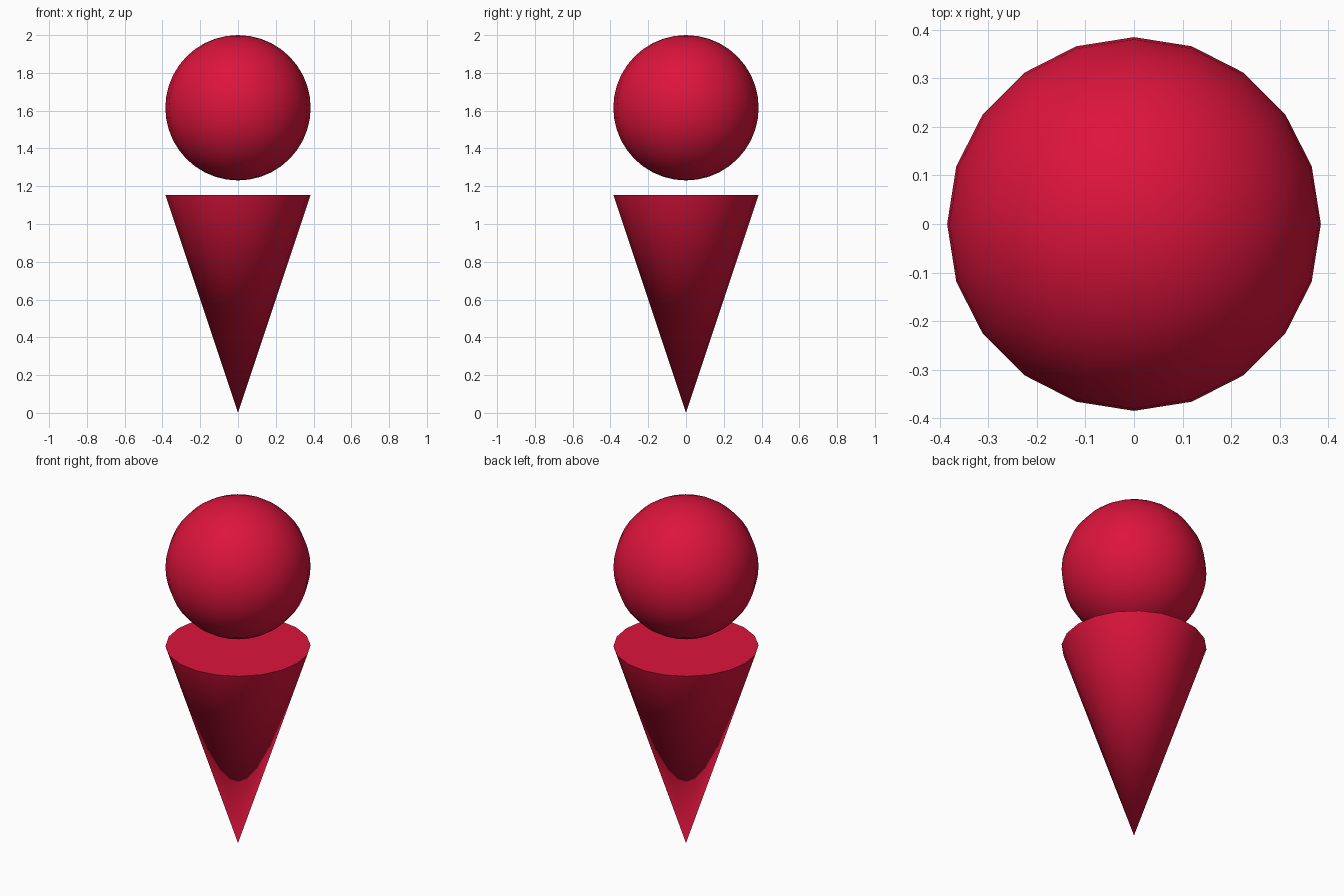
import bpy
import math

SIDES = 20
R = 2 / 5.2          # shared radius of cone rim and ball
CONE_H = 3 * R

cube = bpy.data.objects.get("Cube")
if cube:
    bpy.data.objects.remove(cube, do_unlink=True)

# Single crimson material
crimson = bpy.data.materials.new("crimson")
crimson.use_nodes = True
colour = (0.716, 0.007, 0.045, 1)
crimson.diffuse_color = colour
crimson.node_tree.nodes["Principled BSDF"].inputs["Base Color"].default_value = colour


def finish(name):
    obj = bpy.context.object
    obj.name = name
    obj.data.materials.append(crimson)
    bpy.ops.object.shade_smooth_by_angle(angle=math.radians(40))


# Cone standing on its tip, closed by a flat lid
bpy.ops.mesh.primitive_cone_add(vertices=SIDES, radius1=0, radius2=R, depth=CONE_H,
                                end_fill_type='NGON', location=(0, 0, CONE_H / 2))
finish("cone")

# Ball floating just above the lid
bpy.ops.mesh.primitive_uv_sphere_add(segments=SIDES, ring_count=SIDES, radius=R,
                                     location=(0, 0, 2 - R))
finish("ball")
